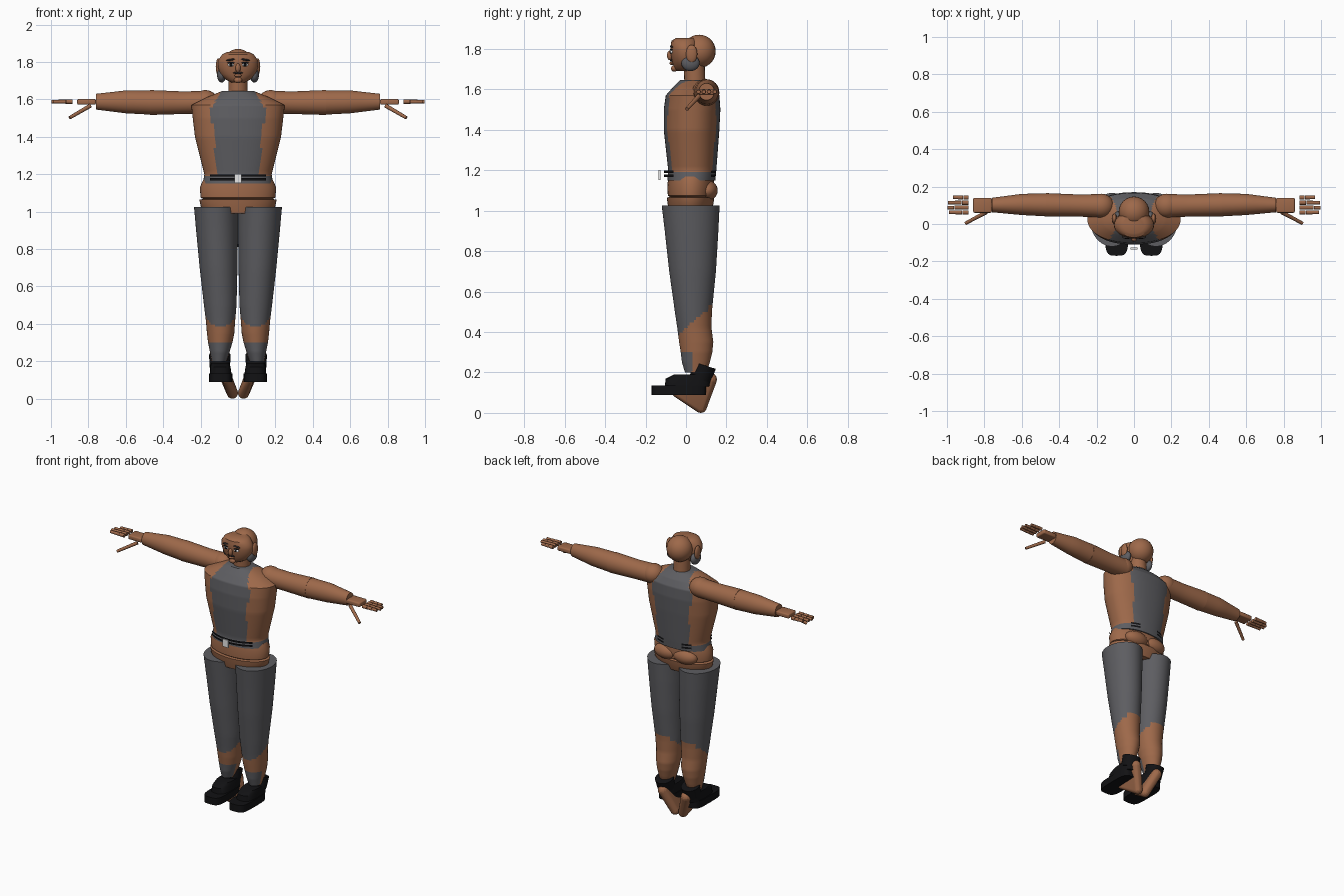
import bpy
import bmesh
import math
from mathutils import Vector, Matrix

default_cube = bpy.data.objects.get("Cube")
if default_cube:
    bpy.data.objects.remove(default_cube, do_unlink=True)


def make_material(name, red, green, blue):
    material = bpy.data.materials.new(name)
    material.use_nodes = True
    color = (red, green, blue, 1)
    material.diffuse_color = color
    material.node_tree.nodes["Principled BSDF"].inputs["Base Color"].default_value = color
    return material


skin = make_material("skin brown", .34, .14, .068)
cloth = make_material("cloth grey", .11, .11, .12)
black = make_material("leather black", .006, .006, .007)
dark = make_material("hair dark", .03, .025, .025)
white = make_material("buckle white", .8, .8, .8)


def finish(bm, name, materials, rule=None, angle=40):
    """Turn a bmesh into a smooth shaded object, coloured face by face."""
    bmesh.ops.recalc_face_normals(bm, faces=bm.faces)
    if rule:
        for face in bm.faces:
            face.material_index = rule(face.calc_center_median())
    mesh = bpy.data.meshes.new(name)
    bm.to_mesh(mesh)
    bm.free()
    for material in materials:
        mesh.materials.append(material)
    obj = bpy.data.objects.new(name, mesh)
    bpy.context.collection.objects.link(obj)
    bpy.ops.object.select_all(action="DESELECT")
    obj.select_set(True)
    bpy.context.view_layer.objects.active = obj
    bpy.ops.object.shade_smooth_by_angle(angle=math.radians(angle))
    return obj


def loft(name, rings, materials, axis="z", side=1, steps=1, sides=32,
         power=2, rule=None, cap=True, keep=None):
    """Skin rounded rings given as (position, low a, high a, low b, high b)."""
    rows = []
    for first, second in zip(rings, rings[1:]):
        for i in range(steps):
            rows.append([p + (q - p) * i / steps for p, q in zip(first, second)])
    rows.append(rings[-1])
    bm = bmesh.new()
    loops = []
    for t, a_low, a_high, b_low, b_high in rows:
        loop = []
        for i in range(sides):
            angle = math.tau * i / sides
            ca, sa = math.cos(angle), math.sin(angle)
            a = (a_low + a_high) / 2 + (a_high - a_low) / 2 * math.copysign(abs(ca) ** (2 / power), ca)
            b = (b_low + b_high) / 2 + (b_high - b_low) / 2 * math.copysign(abs(sa) ** (2 / power), sa)
            x, y, z = (a, b, t) if axis == "z" else (t, a, b)
            loop.append(bm.verts.new((x * side, y, z)))
        loops.append(loop)
    for low, high in zip(loops, loops[1:]):
        for i in range(sides):
            j = (i + 1) % sides
            bm.faces.new((low[i], low[j], high[j], high[i]))
    if cap:
        bm.faces.new(loops[0])
        bm.faces.new(loops[-1])
    if keep:
        unwanted = [f for f in bm.faces if not keep(f.calc_center_median())]
        bmesh.ops.delete(bm, geom=unwanted, context="FACES")
    return finish(bm, name, materials, rule)


def ball(name, center, radii, material, rotation=0):
    bm = bmesh.new()
    bmesh.ops.create_uvsphere(bm, u_segments=24, v_segments=14, radius=1)
    turn = Matrix.Rotation(rotation, 4, "Y")
    bm.transform(Matrix.Translation(center) @ turn @ Matrix.Diagonal((*radii, 1)))
    return finish(bm, name, [material])


def rod(name, start, end, radius, material, tip=None):
    start, end = Vector(start), Vector(end)
    axis = end - start
    bm = bmesh.new()
    bmesh.ops.create_cone(bm, cap_ends=True, segments=20, radius1=radius,
                          radius2=tip or radius, depth=axis.length)
    bm.transform(Matrix.Translation((start + end) / 2) @ axis.to_track_quat("Z", "Y").to_matrix().to_4x4())
    return finish(bm, name, [material])


def box(name, center, size, material, bevel=0):
    bm = bmesh.new()
    bmesh.ops.create_cube(bm, size=1)
    bm.transform(Matrix.Translation(center) @ Matrix.Diagonal((*size, 1)))
    if bevel:
        bmesh.ops.bevel(bm, geom=bm.edges[:], offset=bevel, segments=3, affect="EDGES", profile=.5)
    return finish(bm, name, [material])


def sleeveless_panel(c):
    """Grey front and back panel narrowing at the collar, plus the waistband."""
    if c.z < 1.19:
        return 1
    width = .11 + .1 * (c.z - 1.2) if c.z < 1.55 else .145 - .6 * (c.z - 1.55)
    return int(abs(c.x) < width)


def trouser_area(c):
    """Grey trousers with a bare calf and a grey shin patch."""
    bare = c.z < .42 + .9 * c.y and not (c.y < .03 and c.z < .3)
    return int(not bare)


# Torso and hips
loft("torso", [(1.15, -.188, .188, -.092, .145), (1.2, -.18, .18, -.088, .15),
               (1.4, -.23, .23, -.11, .165), (1.5, -.242, .242, -.11, .17),
               (1.57, -.25, .25, -.1, .165), (1.61, -.17, .17, -.065, .14),
               (1.645, -.085, .085, -.03, .1)],
     [skin, cloth], steps=10, sides=72, power=2.25, rule=sleeveless_panel)
loft("hips", [(.99, -.17, .17, -.08, .12), (1.03, -.2, .2, -.09, .135),
              (1.064, -.206, .206, -.095, .14), (1.068, -.185, .185, -.08, .125),
              (1.075, -.2, .2, -.09, .135), (1.13, -.204, .204, -.092, .14),
              (1.17, -.186, .186, -.086, .135)], [skin], sides=48)

# Belt straps with buckle
for label, z in (("lower", 1.167), ("upper", 1.187)):
    loft(label + "_belt_strap", [(z, -.196, .196, -.108, .153), (z + .012, -.196, .196, -.108, .153)],
         [black], sides=72, cap=False,
         keep=lambda c: abs(c.x) < .145 and c.y < 0 or .07 < abs(c.x) < .12 and c.y > 0)
box("buckle", (0, -.13, 1.177), (.04, .01, .05), white)

# Neck and head
rod("neck", (0, .045, 1.61), (0, .04, 1.73), .052, skin)
ball("skull", (0, .065, 1.788), (.082, .082, .082), skin)
loft("face", [(1.69, -.035, .035, -.045, .03), (1.705, -.065, .065, -.058, .055),
              (1.735, -.095, .095, -.068, .065), (1.775, -.108, .108, -.076, .07),
              (1.81, -.106, .106, -.077, .065), (1.84, -.085, .085, -.072, .06),
              (1.853, -.06, .06, -.05, .05)], [skin], steps=2)
ball("nose", (0, -.08, 1.768), (.014, .014, .024), skin)
ball("moustache", (0, -.073, 1.742), (.026, .007, .006), dark)
ball("lips", (0, -.07, 1.728), (.02, .012, .008), skin)
ball("chin", (0, -.058, 1.703), (.022, .016, .016), skin)

for side, label in ((1, "left"), (-1, "right")):
    # Eyes, brows and ears
    ball(label + "_eye", (side * .037, -.07, 1.785), (.018, .008, .009), white)
    ball(label + "_pupil", (side * .037, -.076, 1.785), (.008, .005, .008), black)
    ball(label + "_eyelid", (side * .037, -.072, 1.796), (.021, .008, .004), black)
    ball(label + "_brow", (side * .038, -.07, 1.812), (.026, .009, .005), dark, side * .15)
    ball(label + "_ear", (side * .105, .028, 1.775), (.014, .028, .045), skin)
    ball(label + "_sideburn", (side * .088, .022, 1.73), (.024, .045, .04), cloth)

    # Arms
    ball(label + "_shoulder", (side * .175, .097, 1.588), (.068, .065, .062), skin)
    loft(label + "_upper_arm", [(.17, .034, .16, 1.525, 1.645), (.3, .04, .158, 1.522, 1.643),
                                (.47, .04, .165, 1.517, 1.65)], [skin], "x", side, 4)
    loft(label + "_forearm", [(.47, .041, .164, 1.519, 1.648), (.6, .048, .161, 1.526, 1.648),
                              (.76, .063, .14, 1.546, 1.63)], [skin], "x", side, 4)
    box(label + "_palm", (side * .81, .1, 1.587), (.1, .08, .03), skin, .008)

    # Fingers in three joints, and the thumb
    for finger, (y, reach) in enumerate(((.062, .99), (.088, 1), (.114, .995), (.142, .97))):
        joint = (reach - .885) / 3
        for part in range(3):
            x = .885 + joint * part
            rod(f"{label}_finger_{finger}_{part}", (side * x, y, 1.588),
                (side * (x + joint * .95), y, 1.588), .0115 - .001 * part, skin)
    rod(label + "_thumb", (side * .79, .063, 1.566), (side * .9, .004, 1.502), .011, skin, .009)

    # Legs
    ball(label + "_buttock", (side * .07, .105, 1.1), (.085, .052, .05), skin)
    loft(label + "_leg", [(.2, .062, .14, -.005, .1), (.25, .045, .15, -.02, .118),
                          (.3, .03, .16, -.026, .13), (.35, .02, .166, -.034, .135),
                          (.42, .015, .172, -.043, .126), (.5, .008, .182, -.055, .128),
                          (.7, .003, .205, -.083, .148), (.9, 0, .224, -.105, .16),
                          (1.025, 0, .235, -.12, .166)],
         [skin, cloth], side=side, steps=6, sides=48, rule=trouser_area)

    # Shoes
    loft(label + "_shoe_sole", [(.088, .03, .155, -.17, .1), (.135, .03, .155, -.17, .1)],
         [black], side=side, power=4)
    loft(label + "_shoe_upper", [(.13, .034, .151, -.105, .115), (.17, .04, .148, -.1, .125),
                                 (.19, .045, .145, -.06, .13)], [black], side=side, power=3)
    rod(label + "_shoe_cuff", (side * .097, .07, .165), (side * .097, .092, .235), .054, black, .058)

    # Bare foot folded down under the shoe
    foot = bmesh.new()
    for center, radius in (((.085, .12, .165), .033), ((.03, .073, .03), .03),
                           ((.065, -.05, .1), .02)):
        place = Matrix.Translation((side * center[0], center[1], center[2]))
        bmesh.ops.create_uvsphere(foot, u_segments=16, v_segments=10, radius=radius, matrix=place)
    hull = bmesh.ops.convex_hull(foot, input=foot.verts[:])
    inner = [v for v in hull["geom_interior"] if isinstance(v, bmesh.types.BMVert)]
    bmesh.ops.delete(foot, geom=inner, context="VERTS")
    finish(foot, label + "_foot", [skin])
